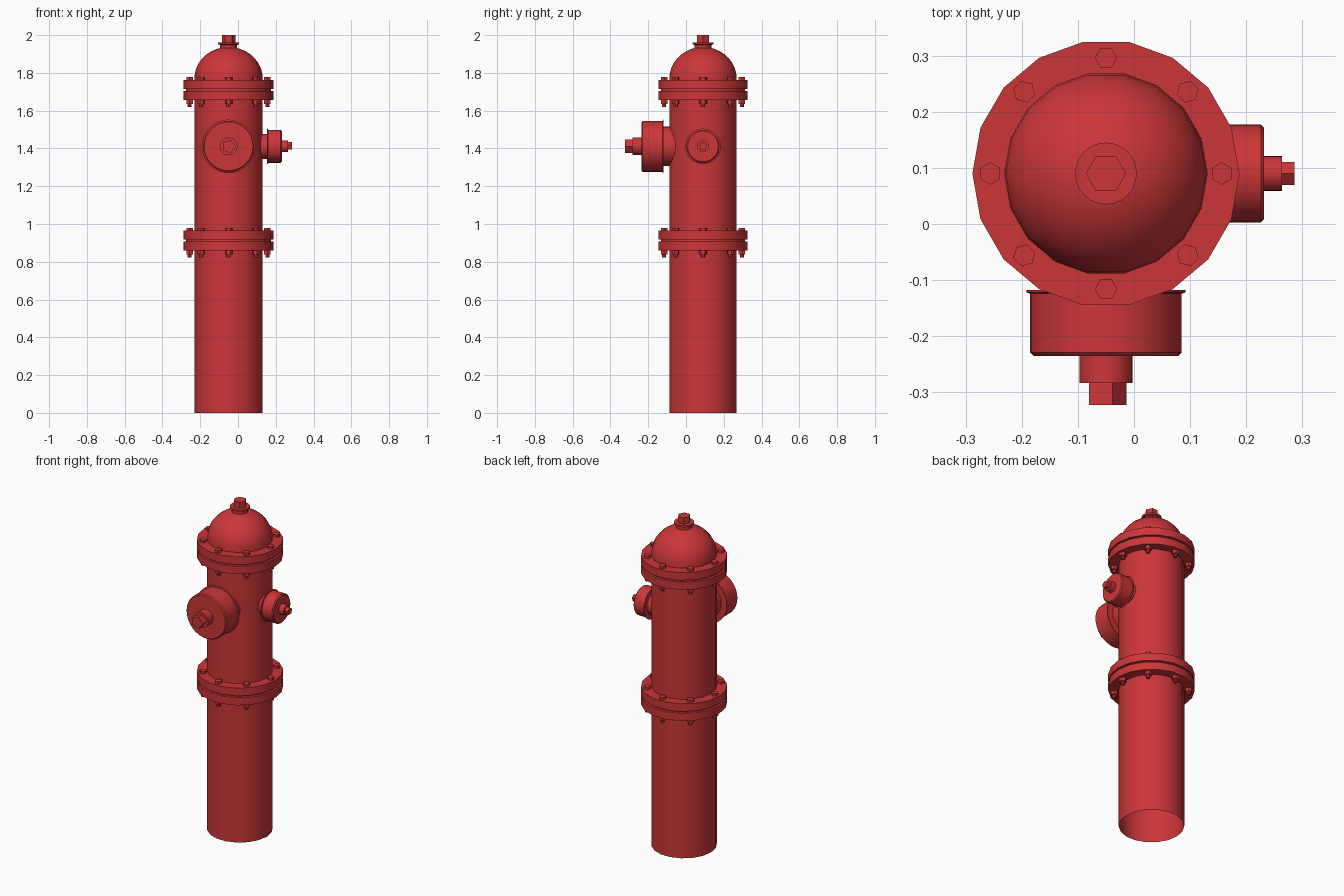
import bpy, bmesh
from math import sin, cos, pi, radians
from mathutils import Matrix, Vector

cube = bpy.data.objects.get("Cube")
if cube:
    bpy.data.objects.remove(cube, do_unlink=True)

red = bpy.data.materials.new("hydrant red")
red.use_nodes = True
colour = (0.6, 0.037, 0.039, 1)
red.diffuse_color = colour
red.node_tree.nodes["Principled BSDF"].inputs["Base Color"].default_value = colour

AXIS = Vector((-0.05, 0.09, 0))
SIDES = 18
UP = Matrix.Translation(AXIS)


def lathe(bm, profile, sides, frame, cap_start=True, cap_end=True):
    """Spin a (radius, height) profile round the local z axis of a frame."""
    rings = [[bm.verts.new(frame @ Vector((r * cos(2 * pi * i / sides),
                                           r * sin(2 * pi * i / sides), h)))
              for i in range(sides)] for r, h in profile]
    for low, high in zip(rings, rings[1:]):
        for i in range(sides):
            j = (i + 1) % sides
            bm.faces.new((low[i], low[j], high[j], high[i]))
    if cap_start:
        bm.faces.new(rings[0][::-1])
    if cap_end:
        bm.faces.new(rings[-1])


def finish(name, bm):
    mesh = bpy.data.meshes.new(name)
    bm.to_mesh(mesh)
    bm.free()
    mesh.materials.append(red)
    obj = bpy.data.objects.new(name, mesh)
    bpy.context.collection.objects.link(obj)
    bpy.ops.object.select_all(action='DESELECT')
    obj.select_set(True)
    bpy.context.view_layer.objects.active = obj
    bpy.ops.object.shade_smooth_by_angle(angle=radians(35))


def part(name, profile, sides, frame, **caps):
    bm = bmesh.new()
    lathe(bm, profile, sides, frame, **caps)
    finish(name, bm)


# Barrel, open underneath, and domed bonnet
part("barrel", [(0.181, 0), (0.181, 1.77)], SIDES, UP, cap_start=False)
dome = [(0.181 * cos(a), 1.77 + 0.167 * sin(a))
        for a in (radians(10 * k) for k in range(9))]
part("bonnet", dome, SIDES, UP, cap_start=False)

# Operating nut on the bonnet
part("bonnet_collar", [(0.045, 1.92), (0.045, 1.948), (0.055, 1.952), (0.055, 1.962)], 24, UP)
part("bonnet_nut", [(0.036, 1.955), (0.036, 2.0)], 6, UP)

# Paired flanges with bolts
for label, base in (("lower", 0.86), ("upper", 1.657)):
    R = 0.238
    part(label + "_flange",
         [(0.17, base), (R, base), (R, base + 0.047), (0.225, base + 0.048),
          (0.225, base + 0.057), (R, base + 0.058), (R, base + 0.105), (0.17, base + 0.105)],
         SIDES, UP, cap_start=False, cap_end=False)
    bolts = bmesh.new()
    for k in range(8):
        frame = (UP @ Matrix.Rotation(k * pi / 4, 4, 'Z')
                 @ Matrix.Translation((0.206, 0, base)) @ Matrix.Rotation(pi / 2, 4, 'Z'))
        lathe(bolts, [(0.02, 0.1), (0.02, 0.12)], 6, frame)
        lathe(bolts, [(0.02, -0.021), (0.02, 0.005)], 6, frame)
        lathe(bolts, [(0.011, -0.038), (0.011, 0)], 8, frame)
    finish(label + "_flange_bolts", bolts)


def outlet(name, frame, neck, cap, back, front, collar, collar_end, nut, nut_end):
    """Hose outlet: neck, lipped cap, collar and five-sided nut."""
    lip = cap + 0.007
    part(name + "_neck", [(neck, 0.1), (neck, back + 0.01)], 32, frame)
    part(name + "_cap", [(lip, back), (lip, back + 0.004), (cap, back + 0.006),
                         (cap, front - 0.006), (cap - 0.006, front)], 32, frame)
    part(name + "_collar", [(collar, front - 0.01), (collar, collar_end)], 24, frame)
    part(name + "_nut", [(nut, collar_end - 0.01), (nut, nut_end)], 5, frame)


# Local z points outward from the barrel axis
origin = AXIS + Vector((0, 0, 1.411))
front_frame = Matrix.Translation(origin) @ Matrix.Rotation(pi / 2, 4, 'X')
side_frame = (Matrix.Translation(origin) @ Matrix.Rotation(pi / 2, 4, 'Y')
              @ Matrix.Rotation(pi, 4, 'Z'))
outlet("front_outlet", front_frame, 0.104, 0.135, 0.208, 0.325, 0.047, 0.373, 0.037, 0.413)
outlet("left_outlet", side_frame, 0.066, 0.087, 0.203, 0.282, 0.031, 0.314, 0.022, 0.336)
